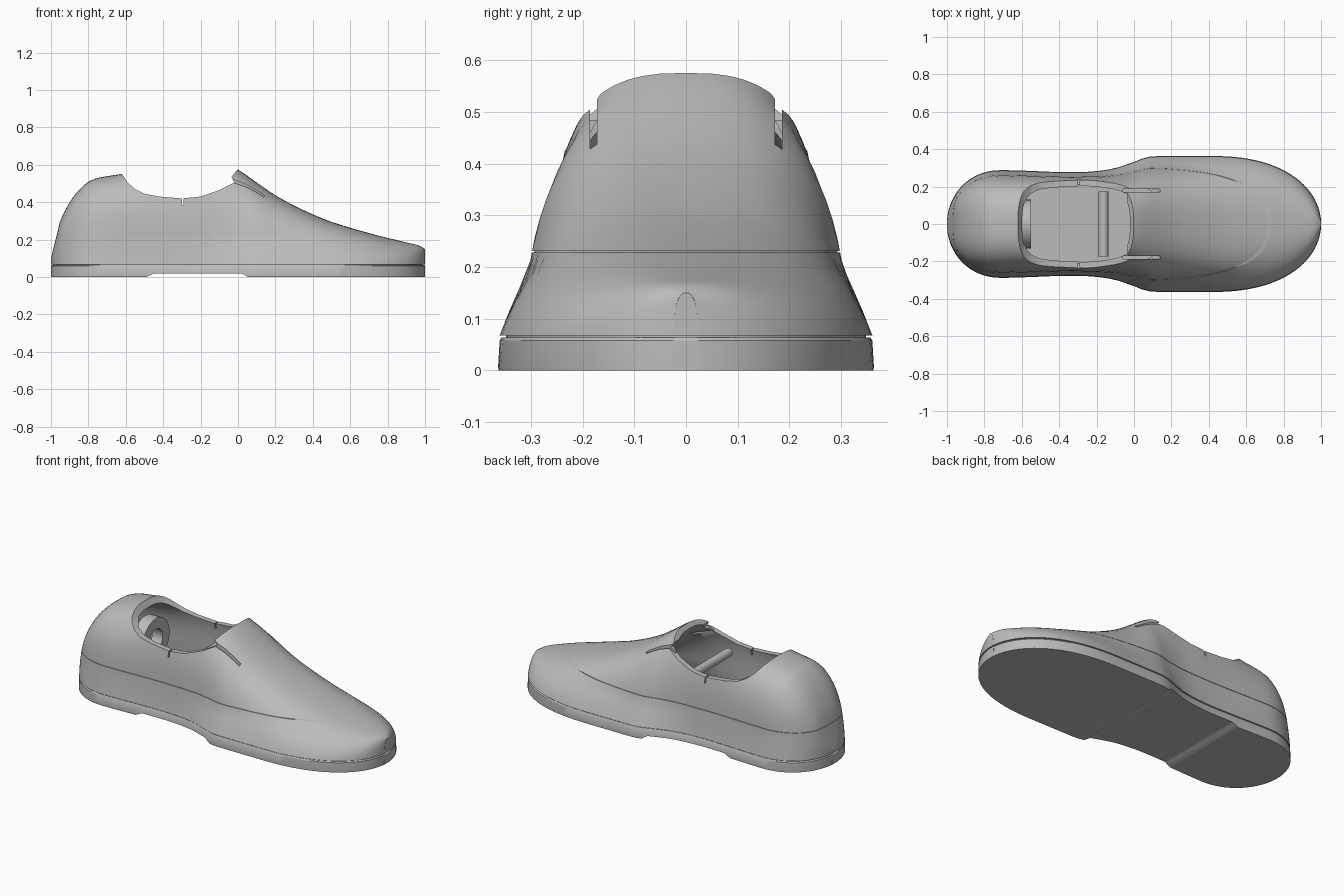
import bpy, bmesh
from math import cos, sin, pi

if "Cube" in bpy.data.objects:
    bpy.data.objects.remove(bpy.data.objects["Cube"])

grey = bpy.data.materials.new("plain_grey")
grey.use_nodes = True
grey.diffuse_color = (0.5, 0.5, 0.5, 1)
grey.node_tree.nodes["Principled BSDF"].inputs["Base Color"].default_value = (0.5, 0.5, 0.5, 1)

# Ridge height and half width of the shoe along its length
RIDGE = [(-1, .1), (-.985, .16), (-.97, .22), (-.95, .3), (-.9, .4), (-.85, .465), (-.78, .52),
         (-.62, .552), (-.3, .62), (-.08, .61), (0, .575), (.1, .505), (.2, .437), (.3, .382),
         (.4, .335), (.5, .295), (.7, .235), (.9, .185), (.97, .168), (1, .15)]
WIDTH = [(-1, .285), (-.7, .285), (-.3, .275), (-.12, .292), (0, .33), (.07, .355), (.15, .36), (1, .36)]
BASE = .068


def curve(points, x):
    """Smooth interpolation through a list of points."""
    x = min(max(x, points[0][0]), points[-1][0])
    i = max(k for k in range(len(points) - 1) if points[k][0] <= x)

    def slope(k):
        a, b = points[max(k - 1, 0)], points[min(k + 1, len(points) - 1)]
        return (b[1] - a[1]) / (b[0] - a[0])
    (x0, y0), (x1, y1) = points[i], points[i + 1]
    d = x1 - x0
    t = (x - x0) / d
    s = t * t * (3 - 2 * t)
    return (y0 + (y1 - y0) * s + d * slope(i) * t * (1 - t) ** 2
            - d * slope(i + 1) * t * t * (1 - t))


def half_width(x):
    """Plan outline with rounded heel and toe."""
    w = curve(WIDTH, x)
    if x < -.7:
        w *= max(0, 1 - ((-.7 - x) / .3) ** 2.2) ** .5
    if x > .4:
        w *= max(0, 1 - ((x - .4) / .6) ** 2.4) ** .5
    return max(w, .025)


def blend(x, a, b):
    t = min(max((x + .25) / .25, 0), 1)
    return a + (b - a) * t


STATIONS = [-cos(pi * i / 72) for i in range(73)]


def new_object(name, bm):
    bmesh.ops.recalc_face_normals(bm, faces=bm.faces)
    mesh = bpy.data.meshes.new(name)
    bm.to_mesh(mesh)
    bm.free()
    mesh.materials.append(grey)
    obj = bpy.data.objects.new(name, mesh)
    bpy.context.collection.objects.link(obj)
    return obj


def skin(name, rings):
    """Join closed rings of points into a capped solid."""
    bm = bmesh.new()
    loops = [[bm.verts.new(p) for p in ring] for ring in rings]
    n = len(loops[0])
    for a, b in zip(loops, loops[1:]):
        for j in range(n):
            k = (j + 1) % n
            bm.faces.new((a[j], a[k], b[k], b[j]))
    bm.faces.new(loops[0])
    bm.faces.new(loops[-1])
    return new_object(name, bm)


def last_shape(name, inset, floor, steps=32):
    """Foot-shaped solid; inset gives the inner surfaces."""
    rings = []
    for x in STATIONS:
        w = max(half_width(x) - inset, .012)
        top = max(curve(RIDGE, x) - inset, floor + .01)
        q = blend(x, 3.5, 2.2)
        lean = blend(x, .07, .13)
        ring = []
        for i in range(steps + 1):
            a = pi * i / steps
            c = cos(a)
            z = floor + (top - floor) * max(sin(a), 0) ** (2 / q)
            y = w * abs(c) ** (2 / 2.7) * (1 if c > 0 else -1)
            y *= 1 - lean * min((z - BASE) / .13, 1)
            ring.append((x * (1 - inset), y, z))
        rings.append(ring)
    return skin(name, rings)


def side_prism(name, profile):
    """Side-view profile extruded across the whole shoe."""
    return skin(name, [[(x, y, z) for x, z in profile] for y in (-.5, .5)])


def box(name, x0, x1, y0, y1, z0, z1):
    return skin(name, [[(x0, y0, z), (x1, y0, z), (x1, y1, z), (x0, y1, z)] for z in (z0, z1)])


def cut(obj, cutter):
    mod = obj.modifiers.new("cut", "BOOLEAN")
    mod.operation, mod.solver, mod.object = "DIFFERENCE", "EXACT", cutter
    bpy.context.view_layer.objects.active = obj
    bpy.ops.object.modifier_apply(modifier=mod.name)
    bpy.data.objects.remove(cutter)


def smooth(obj):
    bpy.ops.object.select_all(action="DESELECT")
    obj.select_set(True)
    bpy.context.view_layer.objects.active = obj
    bpy.ops.object.shade_smooth_by_angle(angle=.55)


# Upper: hollow shell with a collar opening
upper = last_shape("upper", 0, BASE)
cut(upper, last_shape("cavity", .035, .1))
cut(upper, side_prism("collar", [
    (-.62, .8), (-.62, .55), (-.59, .505), (-.55, .47), (-.5, .445), (-.42, .43), (-.3, .42),
    (-.2, .43), (-.1, .465), (-.02, .505), (-.035, .535), (0, .578), (0, .8)]))

# Slits beside the tongue and short notches in the collar
for side in (-1, 1):
    y = side * .179
    cut(upper, box("slit", -.06, .14, y - .007, y + .007, .42, .7))
cut(upper, box("notch", -.3, -.292, -.5, .5, .385, .5))

# Shallow seam groove running round the upper
groove = box("groove", -1.2, 1.2, -.5, .5, .2288, .2312)
cut(groove, last_shape("groove_core", .006, .075))
cut(upper, groove)
smooth(upper)


# Sole plate with a raised arch, and a recessed core below the upper
def plate(name, levels):
    rings = []
    for grow, z in levels:
        side = [(x * (1 + min(grow, 0)), half_width(x) + grow) for x in STATIONS]
        rings.append([(x, -w, z) for x, w in side] + [(x, w, z) for x, w in reversed(side)])
    return skin(name, rings)


sole = plate("sole", [(.002, 0), (.003, .008), (0, .058), (-.004, .064)])
cut(sole, side_prism("arch", [(-.51, -.01), (-.45, .02), (.02, .02), (.07, -.01)]))
smooth(sole)
smooth(plate("sole_core", [(-.012, .055), (-.012, .08)]))


# Crossbar under the tongue and heel ring
def turned(name, profile, axis, centre, sides=40):
    """Rings of (along, radius) around the x or y axis."""
    rings = []
    for along, r in profile:
        ring = []
        for i in range(sides):
            u, v = r * cos(2 * pi * i / sides), r * sin(2 * pi * i / sides)
            p = (along, u, v) if axis == "x" else (u, along, v)
            ring.append([c + d for c, d in zip(centre, p)])
        rings.append(ring)
    obj = skin(name, rings)
    return obj


smooth(turned("crossbar", [(-.175, .026), (.175, .026)], "y", (-.163, 0, .38), 24))
ring = turned("heel_ring", [(-.035, .13), (.035, .13)], "x", (-.585, 0, .33))
cut(ring, turned("ring_hole", [(-.1, .065), (.1, .065)], "x", (-.585, 0, .33)))
smooth(ring)
